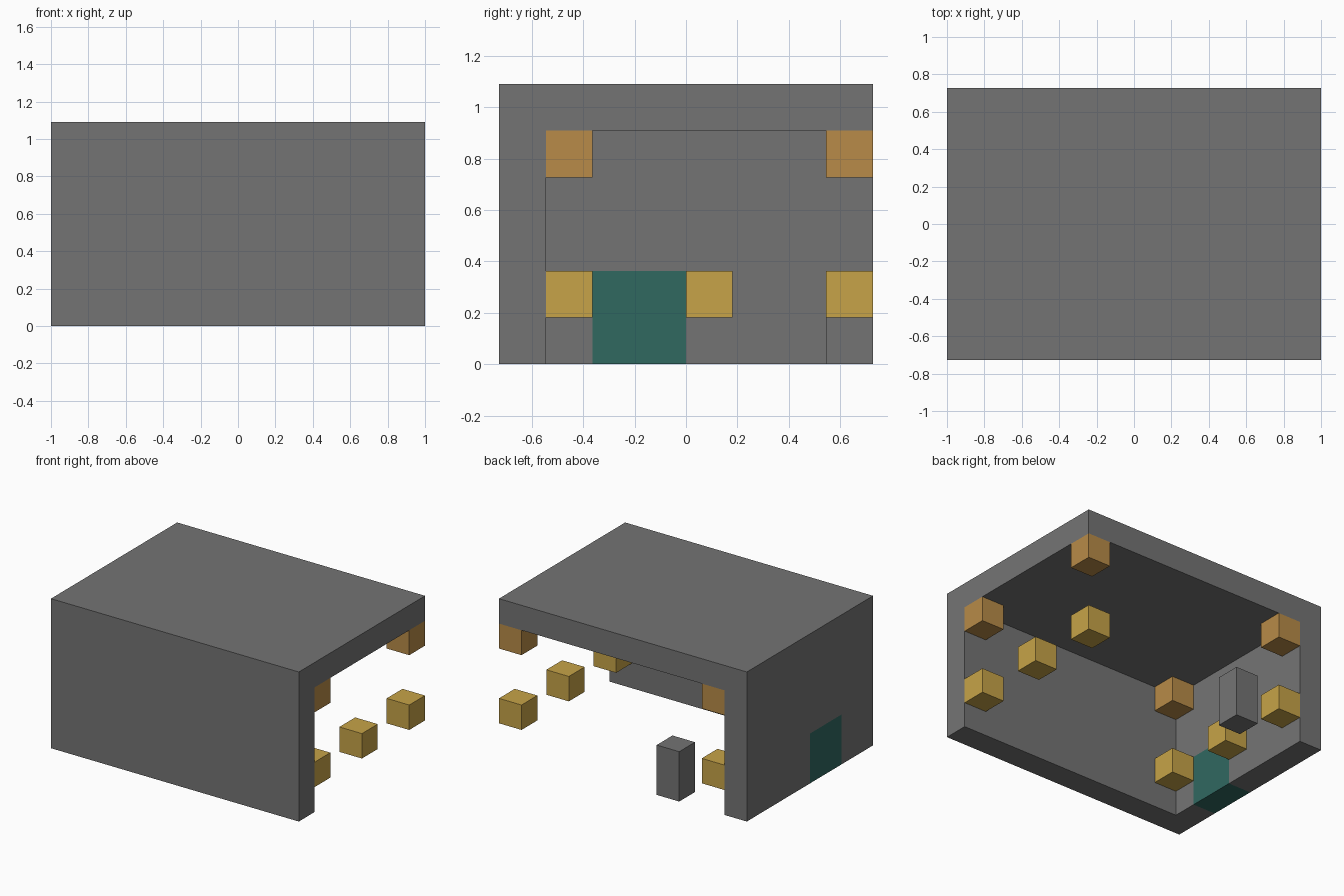
import bpy

# Everything sits on a block grid: 11 wide, 8 deep, 6 high
U = 2 / 11
W, D, H = 11, 8, 6

if "Cube" in bpy.data.objects:
    bpy.data.objects.remove(bpy.data.objects["Cube"], do_unlink=True)


def material(name, rgb):
    mat = bpy.data.materials.new(name)
    mat.use_nodes = True
    color = (*rgb, 1)
    mat.diffuse_color = color
    bsdf = next(n for n in mat.node_tree.nodes if n.type == "BSDF_PRINCIPLED")
    bsdf.inputs["Base Color"].default_value = color
    return mat


stone = material("stone grey", (0.175, 0.175, 0.175))
orange = material("lamp orange", (0.48, 0.26, 0.065))
yellow = material("lamp yellow", (0.57, 0.37, 0.065))
teal = material("door teal", (0.03, 0.138, 0.118))


def box(name, lo, size, mat):
    """Box from its low corner and size, both in blocks."""
    center = [l + s / 2 for l, s in zip(lo, size)]
    bpy.ops.mesh.primitive_cube_add(
        size=1, location=((center[0] - W / 2) * U, (center[1] - D / 2) * U, center[2] * U))
    ob = bpy.context.object
    ob.name = ob.data.name = name
    ob.scale = [s * U for s in size]
    bpy.ops.object.transform_apply(location=False, rotation=False, scale=True)
    ob.data.materials.append(mat)
    return ob


def cut(target, cutter):
    """Subtract the cutter and remove it."""
    mod = target.modifiers.new("cut", "BOOLEAN")
    mod.operation, mod.solver, mod.object = "DIFFERENCE", "EXACT", cutter
    bpy.context.view_layer.objects.active = target
    bpy.ops.object.modifier_apply(modifier=mod.name)
    bpy.data.objects.remove(cutter, do_unlink=True)


# Shell: roof, front wall and one side wall, open at the back, one side and below
shell = box("shell", (0, 0, 0), (W, D, H), stone)
cut(shell, box("room_cutter", (1, 1, -1), (W, D, H), stone))
cut(shell, box("door_cutter", (-1, 2, -1), (3, 2, 3), stone))

# Door filling the opening flush with the side wall
box("door", (0, 2, 0), (1, 2, 2), teal)

# Pillar at the open back
box("pillar", (3, 7, 0), (1, 1, 2), stone)

# Lamp blocks along both sides: low row of three, high row at the corners
for side, x in (("right", 1), ("left", W - 1)):
    for place, y in (("front", 1), ("middle", 4), ("back", 7)):
        box(f"low_lamp_{place}_{side}", (x, y, 1), (1, 1, 1), yellow)
        if place != "middle":
            box(f"high_lamp_{place}_{side}", (x, y, 4), (1, 1, 1), orange)
